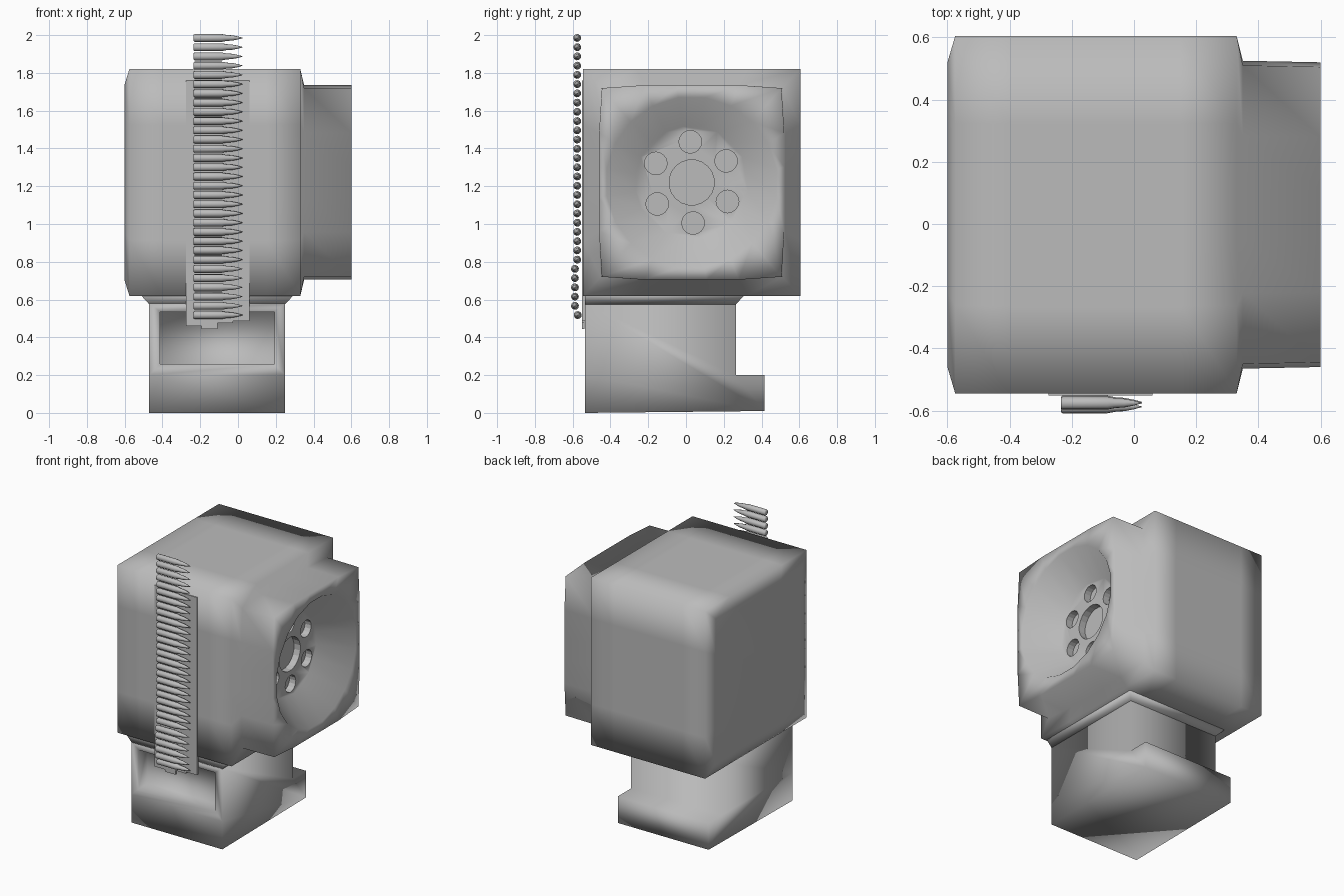
import bpy, bmesh
from math import sin, cos, tau, radians
from mathutils import Vector

cube = bpy.data.objects.get("Cube")
if cube:
    bpy.data.objects.remove(cube, do_unlink=True)

grey = bpy.data.materials.new("plain grey")
grey.use_nodes = True
grey.diffuse_color = (0.5, 0.5, 0.5, 1)
grey.node_tree.nodes["Principled BSDF"].inputs["Base Color"].default_value = (0.5, 0.5, 0.5, 1)

CY, CZ = 0.03, 1.22      # axis of the housing
SIDES = 20


def finish(name, bm, smooth=True):
    bmesh.ops.recalc_face_normals(bm, faces=bm.faces)
    for f in bm.faces:
        f.smooth = smooth
    me = bpy.data.meshes.new(name)
    bm.to_mesh(me)
    bm.free()
    me.materials.append(grey)
    ob = bpy.data.objects.new(name, me)
    bpy.context.collection.objects.link(ob)
    return ob


def skin(bm, loops):
    """Join equal-length loops of points into a closed skin."""
    rings = [[bm.verts.new(p) for p in loop] for loop in loops]
    n = len(rings[0])
    for a, b in zip(rings, rings[1:]):
        for i in range(n):
            j = (i + 1) % n
            bm.faces.new((a[i], a[j], b[j], b[i]))
    bm.faces.new(rings[0])
    bm.faces.new(rings[-1])


def square(x, hy, hz, corner=1.0):
    pts = []
    for i in range(SIDES):
        a = radians(45) + tau * i / SIDES
        m = max(abs(cos(a)), abs(sin(a)))
        k = corner if i % (SIDES // 4) == 0 else 1.0
        pts.append((x, CY + hy * k * cos(a) / m, CZ + hz * k * sin(a) / m))
    return pts


def circle(x, r, y=CY, z=CZ, n=SIDES, start=radians(45)):
    return [(x, y + r * cos(start + tau * i / n), z + r * sin(start + tau * i / n))
            for i in range(n)]


def box(name, x, y, z):
    bm = bmesh.new()
    skin(bm, [[(x[0], y[0], h), (x[1], y[0], h), (x[1], y[1], h), (x[0], y[1], h)] for h in z])
    return finish(name, bm, False)


# Housing, square hood and funnel-shaped muzzle in one skin
bm = bmesh.new()
skin(bm, [square(-0.6, 0.49, 0.52), square(-0.575, 0.575, 0.6), square(-0.4, 0.575, 0.6),
          square(0.15, 0.575, 0.6), square(0.33, 0.575, 0.6), square(0.35, 0.495, 0.515, 0.97),
          square(0.6, 0.49, 0.515, 0.97), circle(0.6, 0.455), circle(0.39, 0.3)])
housing = finish("housing", bm)

# Barrel bores sunk into the muzzle floor
bm = bmesh.new()
skin(bm, [circle(x, 0.12) for x in (0.34, 0.42)])
for i in range(6):
    a = radians(92) + tau * i / 6
    y, z = CY + 0.215 * cos(a), CZ + 0.215 * sin(a)
    skin(bm, [circle(x, 0.06, y, z, 16) for x in (0.34, 0.42)])
cutter = finish("bore_cutter", bm, False)
cutter.hide_render = True
cut = housing.modifiers.new("bores", 'BOOLEAN')
cut.object = cutter
cut.operation = 'DIFFERENCE'
cut.solver = 'EXACT'
bpy.context.view_layer.objects.active = housing
bpy.ops.object.modifier_apply(modifier=cut.name)
bpy.data.objects.remove(cutter, do_unlink=True)

# Base with a foot at the back and a feed pocket in the front
profile = [(-0.535, 0), (0.415, 0.01), (0.415, 0.2), (0.265, 0.2), (0.265, 0.58),
           (-0.535, 0.58), (-0.535, 0.2)]
bm = bmesh.new()
skin(bm, [[(x, y, z) for y, z in profile] for x in (-0.47, 0.25)])
bmesh.ops.recalc_face_normals(bm, faces=bm.faces)
front = next(f for f in bm.faces if f.normal.y < -0.9 and f.calc_center_median().z > 0.3)
bmesh.ops.inset_individual(bm, faces=[front], thickness=0.082)
for v in front.verts:
    if v.co.z > 0.4:
        v.co.z = 0.535
pocket = bmesh.ops.extrude_discrete_faces(bm, faces=[front])["faces"][0]
for v in pocket.verts:
    v.co.y += 0.1
finish("base", bm)

# Flared neck between base and housing
bm = bmesh.new()
skin(bm, [[(-0.47 - f, -0.535, z), (0.25 + f, -0.535, z), (0.25 + f, 0.265 + f, z),
           (-0.47 - f, 0.265 + f, z)] for z, f in ((0.575, 0), (0.635, 0.055))])
finish("neck", bm)

# Feed plate with a stepped lower edge
box("feed_plate", (-0.275, 0.06), (-0.551, -0.53), (0.487, 1.76))
for i, low in enumerate((0.46, 0.445, 0.475)):
    x = -0.275 + 0.083 * i
    box("feed_plate_tab", (x, x + 0.083), (-0.551, -0.537), (low, 0.487))

# Ammunition belt
shape = [(-0.235, 0.017), (-0.23, 0.021), (-0.085, 0.021), (-0.06, 0.016),
         (-0.03, 0.014), (0.0, 0.008), (0.025, 0.001)]
for i in range(31):
    z = 0.518 + 0.0489 * i
    y = -0.573 if i == 0 else -0.588 if i < 6 else -0.576
    bm = bmesh.new()
    skin(bm, [circle(x, r, y, z, 10) for x, r in shape])
    finish("cartridge", bm)
